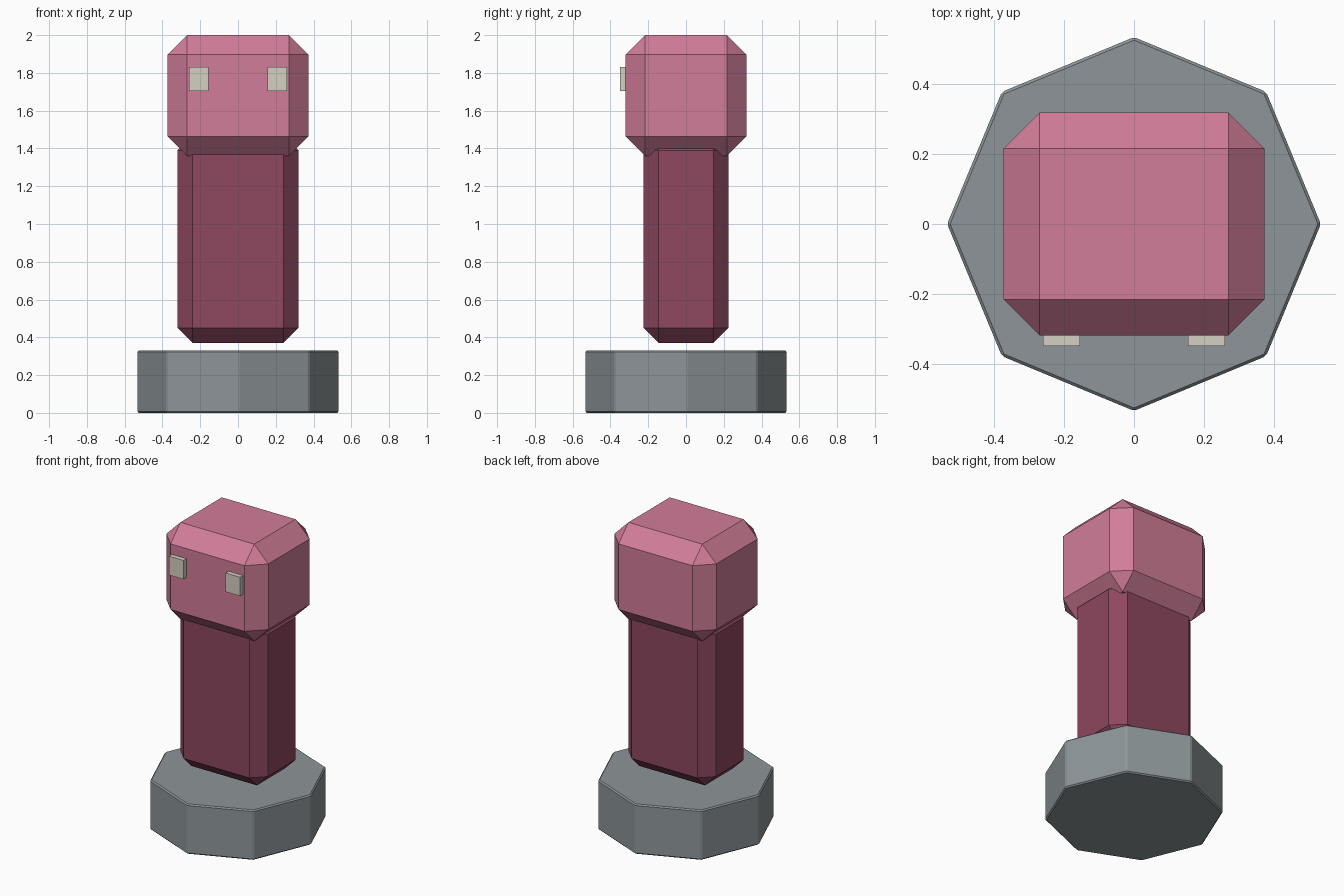
import bpy, bmesh, math
from mathutils import Matrix, Vector

if "Cube" in bpy.data.objects:
    bpy.data.objects.remove(bpy.data.objects["Cube"])


def material(name, rgb):
    # sRGB 0-255 to linear
    lin = [((c / 255 + 0.055) / 1.055) ** 2.4 for c in rgb]
    m = bpy.data.materials.new(name)
    m.diffuse_color = (*lin, 1)
    m.use_nodes = True
    m.node_tree.nodes["Principled BSDF"].inputs["Base Color"].default_value = m.diffuse_color
    return m


def finish(bm, name, mat, bevel):
    if bevel:
        bmesh.ops.bevel(bm, geom=bm.edges[:], offset=bevel, segments=1,
                        affect='EDGES', profile=0.5)
    bmesh.ops.recalc_face_normals(bm, faces=bm.faces[:])
    me = bpy.data.meshes.new(name)
    bm.to_mesh(me)
    bm.free()
    me.materials.append(mat)
    ob = bpy.data.objects.new(name, me)
    bpy.context.collection.objects.link(ob)
    return ob


def box(name, lo, hi, mat, bevel=0):
    lo, hi = Vector(lo), Vector(hi)
    bm = bmesh.new()
    bmesh.ops.create_cube(bm, size=1, matrix=Matrix.Translation((lo + hi) / 2)
                          @ Matrix.Diagonal((*(hi - lo), 1)))
    return finish(bm, name, mat, bevel)


pink = material("pink", (209, 125, 152))
plum = material("dark plum", (142, 71, 95))
grey = material("stone grey", (141, 149, 152))
cream = material("pale cream", (214, 208, 194))

# Octagonal base with a corner pointing to the front
bm = bmesh.new()
bmesh.ops.create_cone(bm, cap_ends=True, segments=8, radius1=0.535, radius2=0.535,
                      depth=0.33, matrix=Matrix.Translation((0, 0, 0.165)))
finish(bm, "base", grey, 0.008)

# Chamfered body floating just above the base, its top sunk into the head
box("body", (-0.32, -0.225, 0.37), (0.32, 0.225, 1.47), plum, 0.08)

# Chamfered head
box("head", (-0.373, -0.319, 1.36), (0.373, 0.319, 2.0), pink, 0.103)

# Eyes
for side, s in (("left", -1), ("right", 1)):
    x0, x1 = sorted((s * 0.155, s * 0.26))
    box(side + "_eye", (x0, -0.35, 1.705), (x1, -0.31, 1.83), cream)
